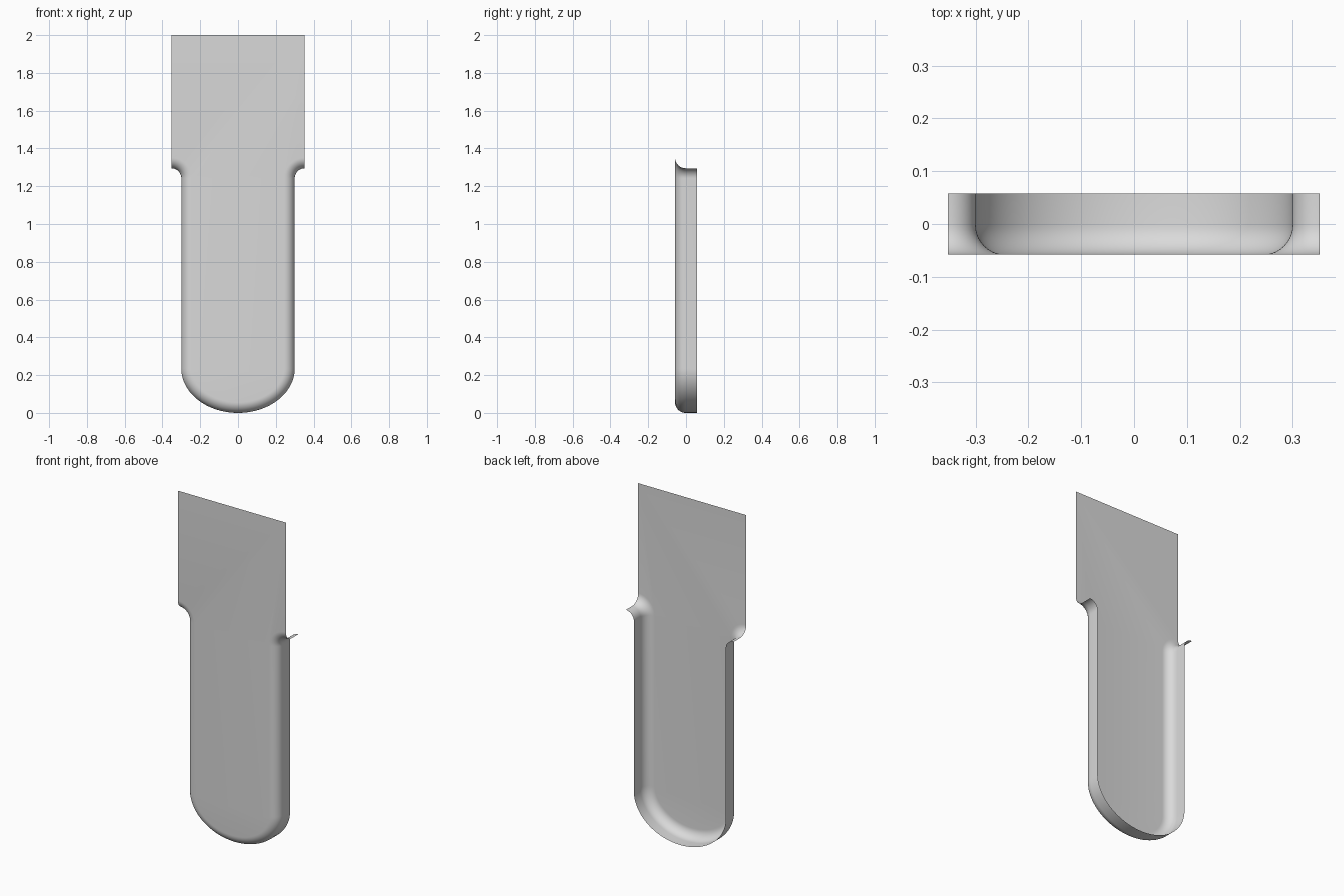
import bpy, bmesh
from math import sin, cos, pi
from mathutils import Vector

if "Cube" in bpy.data.objects:
    bpy.data.objects.remove(bpy.data.objects["Cube"], do_unlink=True)

HALF_W, HALF_TOP, HALF_D = 0.30, 0.353, 0.058   # tongue, head, depth
SHOULDER, CORNER, ROUND = 1.295, 0.053, 0.056   # shoulder height, corner and rim radii
END_H = 0.235                                   # height of the rounded end

grey = bpy.data.materials.new("light grey")
grey.use_nodes = True
grey.diffuse_color = (0.7, 0.7, 0.7, 1)
grey.node_tree.nodes["Principled BSDF"].inputs["Base Color"].default_value = (0.7, 0.7, 0.7, 1)


def half_outline():
    """Right-hand outline as (point, outward normal), shoulder down to the tip."""
    pts = []
    for i in range(13):                          # hollow shoulder corner
        a = pi / 2 * (1 + i / 12)
        d = Vector((cos(a), sin(a)))
        pts.append((Vector((HALF_TOP, SHOULDER - CORNER)) + d * CORNER, -d))
    for i in range(33):                          # elliptical rounded end
        a = -pi / 2 * i / 32
        p = Vector((HALF_W * cos(a), END_H + END_H * sin(a)))
        pts.append((p, Vector((cos(a) / HALF_W, sin(a) / END_H)).normalized()))
    return pts


right = half_outline()
mirror = Vector((-1, 1))
outline = right + [(p * mirror, n * mirror) for p, n in reversed(right[:-1])]

# rim section: quarter round from the front sheet, then a straight flange to the back
section = [(ROUND * (1 - sin(pi / 2 * i / 10)), -HALF_D + ROUND * (1 - cos(pi / 2 * i / 10)))
           for i in range(11)] + [(0, HALF_D)]

bm = bmesh.new()
# the normal at the hollow corner points out of the sheet, so insetting widens that arc
rings = []
for inset, y in section:
    ring = []
    for p, n in outline:
        q = p - n * inset
        ring.append(bm.verts.new((q.x, y, q.y)))
    rings.append(ring)

# rolled rim
for a, b in zip(rings, rings[1:]):
    for i in range(len(a) - 1):
        bm.faces.new((a[i], a[i + 1], b[i + 1], b[i]))

# flat front sheet with the square head
head = [bm.verts.new((x, -HALF_D, 2)) for x in (-HALF_TOP, HALF_TOP)]
bm.faces.new(rings[0] + head)
bmesh.ops.recalc_face_normals(bm, faces=bm.faces)
bm.faces.ensure_lookup_table()
if bm.faces[-1].normal.y > 0:
    bmesh.ops.reverse_faces(bm, faces=bm.faces)

mesh = bpy.data.meshes.new("tongue_plate")
bm.to_mesh(mesh)
bm.free()
mesh.materials.append(grey)
plate = bpy.data.objects.new("tongue_plate", mesh)
bpy.context.collection.objects.link(plate)
bpy.context.view_layer.objects.active = plate
plate.select_set(True)
bpy.ops.object.shade_smooth_by_angle()
